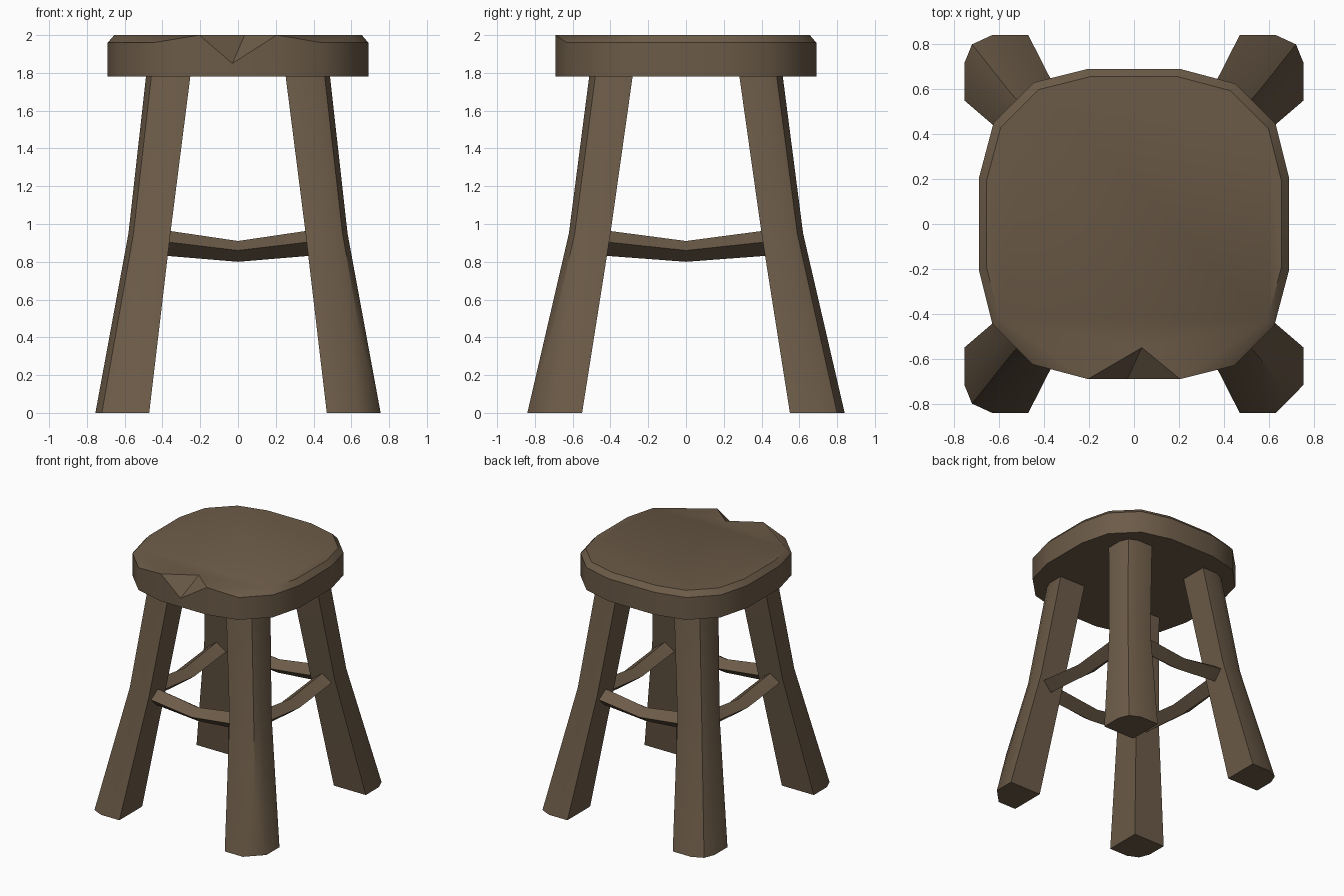
import bpy, bmesh, math
from mathutils import Vector

if "Cube" in bpy.data.objects:
    bpy.data.objects.remove(bpy.data.objects["Cube"])

wood = bpy.data.materials.new("wood")
wood.diffuse_color = (0.15, 0.105, 0.065, 1)
wood.use_nodes = True
wood.node_tree.nodes["Principled BSDF"].inputs["Base Color"].default_value = wood.diffuse_color


def finish(name, bm):
    bmesh.ops.recalc_face_normals(bm, faces=bm.faces[:])
    mesh = bpy.data.meshes.new(name)
    bm.to_mesh(mesh)
    bm.free()
    mesh.materials.append(wood)
    ob = bpy.data.objects.new(name, mesh)
    bpy.context.collection.objects.link(ob)
    bpy.ops.object.select_all(action='DESELECT')
    ob.select_set(True)
    bpy.context.view_layer.objects.active = ob
    bpy.ops.object.shade_smooth_by_angle(angle=math.radians(35))
    return ob


def loft(bm, rings):
    """Skin closed rings of points and cap both ends."""
    loops = [[bm.verts.new(p) for p in r] for r in rings]
    n = len(loops[0])
    for a, b in zip(loops, loops[1:]):
        for i in range(n):
            j = (i + 1) % n
            bm.faces.new((a[i], a[j], b[j], b[i]))
    bm.faces.new(loops[0][::-1])
    bm.faces.new(loops[-1])


# Seat: 16-sided slab, bevelled rim that is worn away at the front, with a chipped notch
outline = [(0.69, 0.205), (0.63, 0.445), (0.45, 0.625), (0.205, 0.69)]
for _ in range(3):
    outline += [(-y, x) for x, y in outline[-4:]]
bm = bmesh.new()
F = 11  # front edge runs from point 11 to point 12
low = [bm.verts.new((x, y, 1.78)) for x, y in outline]
mid = [bm.verts.new((x, y, 2.0 if i in (F, F + 1) else 1.96)) for i, (x, y) in enumerate(outline)]
top = []
for i, (x, y) in enumerate(outline):
    if i in (10, 11):
        top.append(mid[11])
    elif i in (12, 13):
        top.append(mid[12])
    else:
        top.append(bm.verts.new((x * 0.95, y * 0.95, 2.0)))
notch = bm.verts.new((-0.03, -0.69, 1.85))
apex = bm.verts.new((0.035, -0.55, 2.0))
for i in range(16):
    j = (i + 1) % 16
    if i == F:
        bm.faces.new((low[i], low[j], mid[j], notch, mid[i]))
        bm.faces.new((mid[i], notch, apex))
        bm.faces.new((notch, mid[j], apex))
        continue
    bm.faces.new((low[i], low[j], mid[j], mid[i]))
    rim = list(dict.fromkeys((mid[i], mid[j], top[j], top[i])))
    if len(rim) > 2:
        bm.faces.new(rim)
bm.faces.new(list(dict.fromkeys(top[:F + 1] + [apex] + top[F + 1:])))
bm.faces.new(low[::-1])
finish("seat", bm)

# Legs: square section with a rounded outer corner, flaring towards the foot
section = [(0, 0), (1, 0), (1, 0.57), (0.88, 0.86), (0.57, 1), (0, 1)]
levels = [(0, 0.47, 0.755, 0.55, 0.84),
          (0.95, 0.358, 0.58, 0.40, 0.62),
          (1.80, 0.25, 0.485, 0.28, 0.51)]
for sx, side in ((-1, "left"), (1, "right")):
    for sy, end in ((-1, "front"), (1, "back")):
        rings = [[Vector((sx * (x0 + u * (x1 - x0)), sy * (y0 + v * (y1 - y0)), z))
                  for u, v in section] for z, x0, x1, y0, y1 in levels]
        bm = bmesh.new()
        loft(bm, rings)
        if (side, end) == ("right", "front"):
            # Chip sliced off the outer foot corner
            foot = rings[0]
            tip = foot[3].lerp(rings[1][3], 0.35 / 0.95)
            no = (foot[4] - foot[2]).cross(tip - foot[2]).normalized()
            if no.dot(foot[3] - foot[2]) < 0:
                no = -no
            bmesh.ops.bisect_plane(bm, geom=bm.verts[:] + bm.edges[:] + bm.faces[:], dist=1e-4,
                                   plane_co=foot[2], plane_no=no, clear_outer=True)
            bmesh.ops.holes_fill(bm, edges=[e for e in bm.edges if e.is_boundary])
        finish(f"{end}_{side}_leg", bm)


# Stretchers: diamond-section rails sagging in the middle
def stretcher(name, place, offset, half):
    rings = []
    for t, zt, zm, zb in ((-half, 0.972, 0.91, 0.835), (0, 0.91, 0.86, 0.80), (half, 0.972, 0.91, 0.835)):
        rings.append([place(t, offset + d, z)
                      for d, z in ((0.08, zm), (0, zt), (-0.08, zm), (0, zb))])
    bm = bmesh.new()
    loft(bm, rings)
    finish(name, bm)


for s, fb, lr in ((-1, "front", "left"), (1, "back", "right")):
    stretcher(f"{fb}_stretcher", lambda t, o, z: (t, s * o, z), 0.51, 0.42)
    stretcher(f"{lr}_stretcher", lambda t, o, z: (s * o, t, z), 0.47, 0.47)
